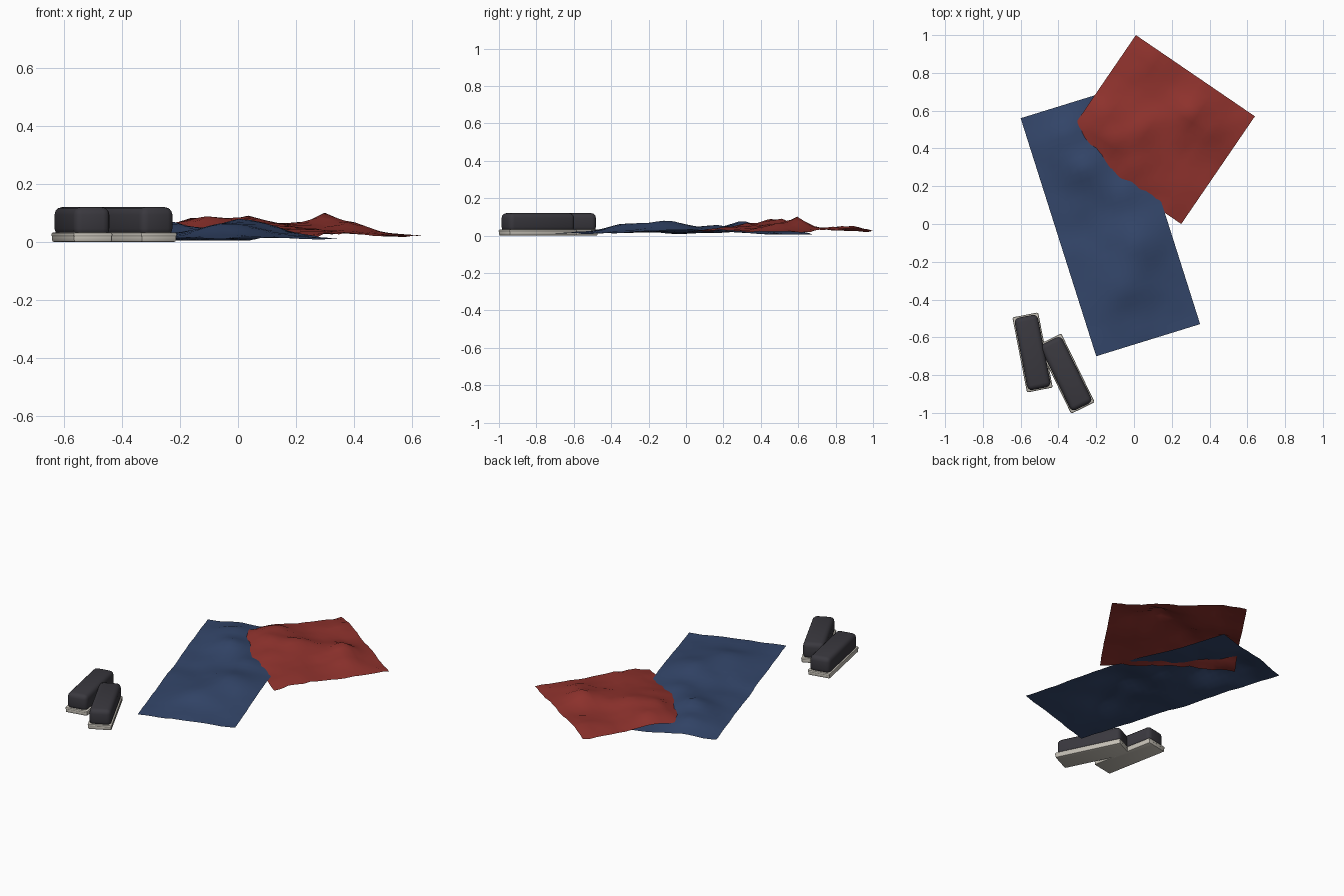
import bpy, bmesh, math
from mathutils import Vector, noise

cube = bpy.data.objects.get("Cube")
if cube:
    bpy.data.objects.remove(cube, do_unlink=True)


def material(name, rgb):
    m = bpy.data.materials.new(name)
    m.use_nodes = True
    m.diffuse_color = (*rgb, 1)
    m.node_tree.nodes["Principled BSDF"].inputs["Base Color"].default_value = (*rgb, 1)
    return m


BLUE = material("blue cloth", (0.034, 0.062, 0.146))
RED = material("red cloth", (0.275, 0.032, 0.026))
DARK = material("dark upper", (0.042, 0.04, 0.049))
PALE = material("pale sole", (0.55, 0.52, 0.46))


def finish(bm, name, mat, angle):
    mesh = bpy.data.meshes.new(name)
    bm.to_mesh(mesh)
    bm.free()
    mesh.materials.append(mat)
    obj = bpy.data.objects.new(name, mesh)
    bpy.context.collection.objects.link(obj)
    bpy.ops.object.select_all(action="DESELECT")
    obj.select_set(True)
    bpy.context.view_layer.objects.active = obj
    bpy.ops.object.shade_smooth_by_angle(angle=math.radians(angle))
    return obj


def cloth(name, mat, corner, side, along, cells, folds, wrinkle, seed):
    """Rumpled sheet: a flat grid lifted by folds (x, y, height, radius) and wrinkles."""
    bm = bmesh.new()
    bmesh.ops.create_grid(bm, x_segments=cells[0], y_segments=cells[1], size=0.5)
    corner, side, along = Vector(corner), Vector(side), Vector(along)
    for v in bm.verts:
        p = corner + side * (v.co.x + 0.5) + along * (v.co.y + 0.5)
        z = 0.01
        for x, y, h, r in folds:
            z += h * math.exp(-(math.hypot(p.x - x, p.y - y) / r) ** 1.5)
        z += 0.007 * noise.noise(Vector((p.x * 8, p.y * 8, seed)))
        z += wrinkle * noise.noise(Vector((p.x * 19, p.y * 19, seed)))
        v.co = (p.x, p.y, max(z, 0.005))
    return finish(bm, name, mat, 60)


# Long blue sheet
cloth("blue_blanket", BLUE, (-0.2, -0.7), (0.55, 0.17), (-0.4, 1.26), (14, 32),
      [(0.02, -0.09, 0.062, 0.17), (-0.05, -0.33, 0.045, 0.16), (-0.26, 0.3, 0.058, 0.13),
       (-0.36, 0.48, 0.042, 0.13), (-0.05, 0.17, 0.036, 0.12), (-0.05, 0.65, -0.012, 0.2)],
      0.003, 1.3)

# Squarer red sheet with a peaked ridge, one corner tucked under the blue one
cloth("red_blanket", RED, (-0.38, 0.43), (0.63, -0.43), (0.39, 0.57), (18, 16),
      [(0.1, 0.5, 0.046, 0.32), (-0.1, 0.45, 0.048, 0.09), (0.04, 0.52, 0.028, 0.07),
       (0.3, 0.6, 0.058, 0.09), (0.4, 0.48, 0.03, 0.1), (-0.17, 0.6, 0.038, 0.1),
       (-0.22, 0.5, 0.018, 0.1), (0.02, 0.3, 0.026, 0.1), (0.25, 0.2, 0.02, 0.12),
       (0.1, 0.87, 0.035, 0.1)],
      0.009, 7.7)


def rounded_box(name, mat, size, z, place, bevel, segments):
    """Bevelled box resting at height z, placed by (x, y, turn)."""
    bm = bmesh.new()
    bmesh.ops.create_cube(bm, size=1)
    bmesh.ops.scale(bm, vec=size, verts=bm.verts)
    bmesh.ops.bevel(bm, geom=bm.edges[:], offset=bevel, segments=segments,
                    profile=0.5, affect="EDGES")
    obj = finish(bm, name, mat, 35)
    obj.location = (place[0], place[1], z + size[2] / 2)
    obj.rotation_euler.z = math.radians(place[2])
    return obj


# Pair of shoes: block upper on a thin sole with a slightly proud welt
for label, place in (("right", (-0.537, -0.68, 11)), ("left", (-0.359, -0.792, 26))):
    rounded_box(label + "_shoe_sole", PALE, (0.135, 0.4, 0.028), 0, place, 0.007, 2)
    rounded_box(label + "_shoe_welt", PALE, (0.139, 0.405, 0.016), 0.017, place, 0.0075, 2)
    rounded_box(label + "_shoe_upper", DARK, (0.126, 0.39, 0.1), 0.02, place, 0.026, 3)
